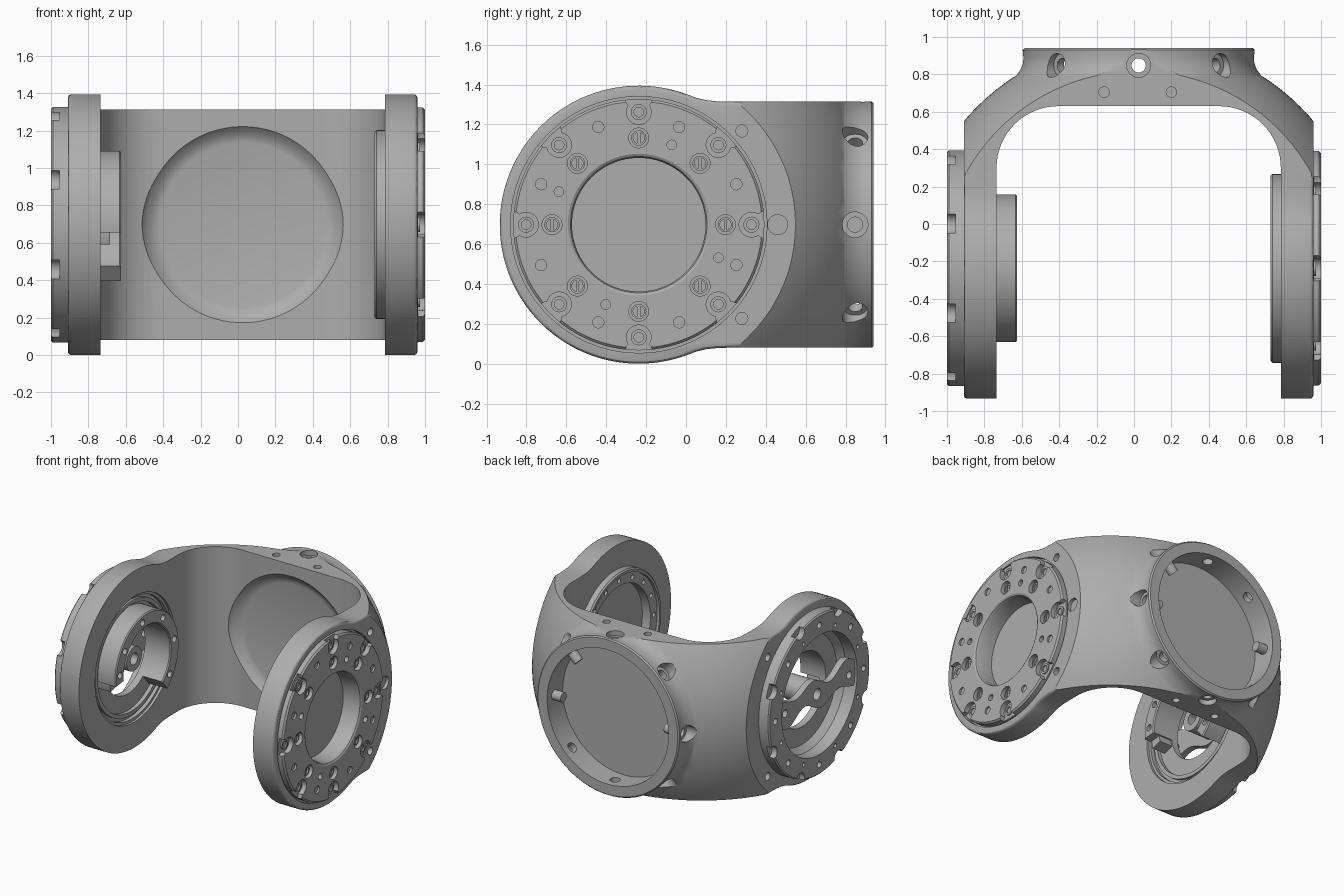
import bpy, bmesh
from math import sin, cos, pi, radians
from mathutils import Matrix

if "Cube" in bpy.data.objects:
    bpy.data.objects.remove(bpy.data.objects["Cube"])

# One grey cast-metal colour
metal = bpy.data.materials.new("grey_metal")
metal.use_nodes = True
GREY = (0.42, 0.42, 0.42, 1)
metal.diffuse_color = GREY
metal.node_tree.nodes["Principled BSDF"].inputs["Base Color"].default_value = GREY

CX, CY, CZ = 0.025, -0.237, 0.697
R_ARM, BAND = 0.697, 0.617
# Frames: local z runs along the pivot axis (x), the port axis (y) or world z
PIVOT = Matrix(((0, 0, 1, 0), (1, 0, 0, CY), (0, 1, 0, CZ), (0, 0, 0, 1)))
PORT = Matrix(((0, 1, 0, CX), (0, 0, 1, 0), (1, 0, 0, CZ), (0, 0, 0, 1)))
UP = Matrix.Translation((0, 0, CZ))


def lathe(bm, frame, profile, at=(0, 0), arc=(0, 360), seg=32):
    """Revolve a closed (radius, height) profile into a solid."""
    full = arc[1] - arc[0] == 360
    rows = []
    for i in range(seg if full else seg + 1):
        a = radians(arc[0] + (arc[1] - arc[0]) * i / seg)
        rows.append([bm.verts.new(frame @ Matrix.Translation((at[0] + r * cos(a), at[1] + r * sin(a), h)).to_translation())
                     for r, h in profile])
    n = len(profile)
    for i in range(seg):
        p, q = rows[i], rows[(i + 1) % len(rows)]
        for j in range(n):
            k = (j + 1) % n
            if profile[j][0] or profile[k][0]:
                bm.faces.new((p[j], p[k], q[k], q[j]))
    if not full:
        bm.faces.new(rows[0])
        bm.faces.new(rows[-1])


def disc(bm, frame, at, r, h0, h1, seg=24):
    lathe(bm, frame, [(0, h0), (r, h0), (r, h1), (0, h1)], at, seg=seg)


def tube(bm, frame, at, r0, r1, h0, h1, seg=24):
    lathe(bm, frame, [(r0, h0), (r1, h0), (r1, h1), (r0, h1)], at, seg=seg)


def prism(bm, frame, pts, h0, h1):
    lo, hi = ([bm.verts.new(frame @ Matrix.Translation((u, v, h)).to_translation()) for u, v in pts]
              for h in (h0, h1))
    bm.faces.new(lo)
    bm.faces.new(hi)
    for i in range(len(pts)):
        j = (i + 1) % len(pts)
        bm.faces.new((lo[i], lo[j], hi[j], hi[i]))


def polar(r, deg):
    return r * cos(radians(deg)), r * sin(radians(deg))


def build(name, fill):
    bm = bmesh.new()
    fill(bm)
    bmesh.ops.remove_doubles(bm, verts=bm.verts, dist=1e-6)
    bmesh.ops.recalc_face_normals(bm, faces=bm.faces)
    mesh = bpy.data.meshes.new(name)
    bm.to_mesh(mesh)
    bm.free()
    mesh.materials.append(metal)
    ob = bpy.data.objects.new(name, mesh)
    bpy.context.collection.objects.link(ob)
    return ob


def apply(ob, mod):
    bpy.context.view_layer.objects.active = ob
    bpy.ops.object.modifier_apply(modifier=mod.name)


def combine(ob, op, tool):
    tool.hide_render = True
    mod = ob.modifiers.new("combine", 'BOOLEAN')
    mod.operation, mod.solver, mod.object = op, 'EXACT', tool
    apply(ob, mod)
    bpy.data.objects.remove(tool)


def cut(ob, fill):
    combine(ob, 'DIFFERENCE', build("cutter", fill))


# Yoke: side outline extruded across, trimmed by a sphere with a port collar, hollowed into a U
half = [(1.3, BAND), (0.44, BAND), (0.39, 0.619), (0.34, 0.624), (0.29, 0.636)]
half += [polar(R_ARM, 70 + 110 * i / 40) for i in range(41)]
outline = half + [(u, -v) for u, v in half[-2::-1]]
yoke = build("yoke", lambda bm: prism(bm, PIVOT, outline, -0.91, 0.96))
bevel = yoke.modifiers.new("round", 'BEVEL')
bevel.width, bevel.segments, bevel.angle_limit = 0.02, 3, radians(60)
bevel.use_clamp_overlap = False
apply(yoke, bevel)


def ball(bm):
    bmesh.ops.create_uvsphere(bm, u_segments=112, v_segments=64, radius=1.222,
                              matrix=Matrix.Translation((CX, CY, CZ)))


COLLAR = [(0, 0.6), (0.68, 0.6), (0.68, 0.762), (0.655, 0.795), (0.635, 0.825), (0.622, 0.86),
          (0.618, 0.89), (0.62, 0.93), (0.61, 0.94), (0, 0.94)]
shell = build("shell", ball)
combine(shell, 'UNION', build("collar", lambda bm: lathe(bm, PORT, COLLAR, seg=96)))
combine(yoke, 'INTERSECT', shell)


def inner_u(bm):
    corner = [(cos(pi / 2 * i / 16), sin(pi / 2 * i / 16)) for i in range(17)]
    right = [(0.455 + 0.33 * c, 0.30 + 0.33 * s) for c, s in corner]
    left = [(-0.405 - 0.33 * c, 0.30 + 0.33 * s) for c, s in reversed(corner)]
    prism(bm, UP, [(0.785, -1.5)] + right + left + [(-0.735, -1.5)], -1, 1)


cut(yoke, inner_u)
# Rear port, soft dish in the inner wall
DISH = [(0, 0.5), (0.55, 0.5), (0.545, 0.6), (0.53, 0.624), (0.515, 0.64), (0.49, 0.66),
        (0.465, 0.674), (0.44, 0.68), (0, 0.68)]
cut(yoke, lambda bm: disc(bm, PORT, (0, 0), 0.53, 0.745, 1.1, 96))
cut(yoke, lambda bm: lathe(bm, PORT, DISH, seg=96))


# Seats for the two pivot plates
def seats(bm):
    lathe(bm, PIVOT, [(0, 0.6), (0.5, 0.6), (0.5, 0.925), (0.643, 0.925), (0.643, 1.1), (0, 1.1)], seg=96)
    disc(bm, PIVOT, (0, 0), 0.495, -1.1, -0.6, 96)


cut(yoke, seats)


# Radial counterbored bolt holes around the port
def radial_holes(bm):
    bore = [(0, 0.45), (0.038, 0.45), (0.038, 0.578), (0.064, 0.578), (0.064, 0.9), (0, 0.9)]
    for k in range(8):
        lathe(bm, Matrix.Translation((CX, 0.848, CZ)) @ Matrix.Rotation(k * pi / 4, 4, 'Y'), bore, seg=26)


cut(yoke, radial_holes)


def small_holes(bm):
    for s in (-1, 1):
        for x in (-0.16, 0.2):
            disc(bm, UP, (x, 0.705), 0.028, s * 0.56, s * 0.7)
        for h0, h1 in ((0.92, 1.1), (-1.1, -0.87)):
            disc(bm, PIVOT, (0.517, s * 0.47), 0.03, h0, h1)
    disc(bm, PIVOT, (0.697, 0), 0.05, 0.935, 1.1)


cut(yoke, small_holes)

# Dished output plate on the +x arm, with a stepped recess on its inner face
PLATE = [(0, 0.85), (0.335, 0.85), (0.335, 0.975), (0.342, 0.992), (0.355, 1.0), (0.618, 1.0),
         (0.63, 0.988), (0.63, 0.92), (0.505, 0.92), (0.505, 0.74), (0.495, 0.73), (0.475, 0.73),
         (0.475, 0.75), (0.39, 0.75), (0.39, 0.82), (0, 0.82)]
plate = build("output_plate", lambda bm: lathe(bm, PIVOT, PLATE, seg=96))


def circle_of(r_at, r, h0, h1, start=0, step=45):
    def fill(bm):
        for k in range(int(360 / step)):
            disc(bm, PIVOT, polar(r_at, start + k * step), r, h0, h1)
    return fill


for args in ((0.565, 0.062, 0.962, 1.1), (0.645, 0.07, 0.962, 1.1), (0.435, 0.05, 0.965, 1.1),
             (0.53, 0.028, 0.985, 1.1, 22.5), (0.433, 0.024, 0.97, 1.1, 67.5, 90),
             (0.432, 0.018, 0.7, 0.79, 0, 22.5)):
    cut(plate, circle_of(*args))


def plate_bolts(bm):
    for k in range(8):
        tube(bm, PIVOT, polar(0.565, k * 45), 0.024, 0.04, 0.955, 0.972)
        p = polar(0.435, k * 45)
        tube(bm, PIVOT, p, 0.028, 0.038, 0.955, 0.978)
        prism(bm, PIVOT, [(p[0] + a * 0.008, p[1] + b * 0.03)
                          for a, b in ((-1, -1), (1, -1), (1, 1), (-1, 1))], 0.955, 0.975)


build("plate_bolts", plate_bolts)

# Open notched flange with stepped inner rings on the -x arm
FLANGE = [(0.47, -1.0), (0.62, -1.0), (0.63, -0.99), (0.63, -0.9), (0.5, -0.9), (0.5, -0.755),
          (0.475, -0.755), (0.475, -0.785), (0.45, -0.785), (0.45, -0.765), (0.42, -0.765),
          (0.42, -0.795), (0.29, -0.795), (0.29, -0.85), (0.43, -0.85), (0.47, -0.9)]
flange = build("drive_flange", lambda bm: lathe(bm, PIVOT, FLANGE, seg=96))
for args in ((0.63, 0.055, -1.1, -0.955, 22.5), (0.55, 0.024, -1.1, -0.96), (0.515, 0.016, -1.1, -0.97, 22.5)):
    cut(flange, circle_of(*args))

# C-shaped hub reaching inward, with a stepped end
HUB = [(0.29, -0.82), (0.395, -0.82), (0.395, -0.633), (0.387, -0.625), (0.298, -0.625), (0.29, -0.633)]
hub = build("hub", lambda bm: lathe(bm, PIVOT, HUB, arc=(-50, 186), seg=56))


def hub_holes(bm):
    for a in (-35, 10, 55, 100, 145, 175):
        disc(bm, PIVOT, polar(0.342, a), 0.025, -0.7, -0.5)


cut(hub, hub_holes)
build("hub_step", lambda bm: lathe(bm, PIVOT, [(0.3, -0.82), (0.385, -0.82), (0.385, -0.685), (0.3, -0.685)],
                                   arc=(184, 196), seg=4))


# Wavy bridge across the flange with a centre boss
def bridge_shape(bm):
    us = [-0.48 + 0.96 * i / 40 for i in range(41)]
    edge = [[(u, 0.03 * sin(2 * pi * u / 0.45) + s * (0.085 + 0.025 * cos(2 * pi * u / 0.4))) for u in us]
            for s in (-1, 1)]
    prism(bm, PIVOT, edge[0] + edge[1][::-1], -0.98, -0.93)


bridge = build("bridge", bridge_shape)


def bridge_holes(bm):
    for u, r in ((-0.4, 0.03), (0, 0.045), (0.4, 0.03)):
        disc(bm, PIVOT, (u, 0), r, -1.1, -0.8)


cut(bridge, bridge_holes)
build("bridge_boss", lambda bm: tube(bm, PIVOT, (0, 0), 0.045, 0.095, -0.94, -0.74, 32))

# Smooth curved faces, keep machined edges crisp
bpy.ops.object.select_all(action='DESELECT')
for ob in bpy.context.scene.objects:
    if ob.type == 'MESH' and metal.name in ob.data.materials:
        ob.select_set(True)
bpy.ops.object.shade_smooth_by_angle(angle=radians(30))
